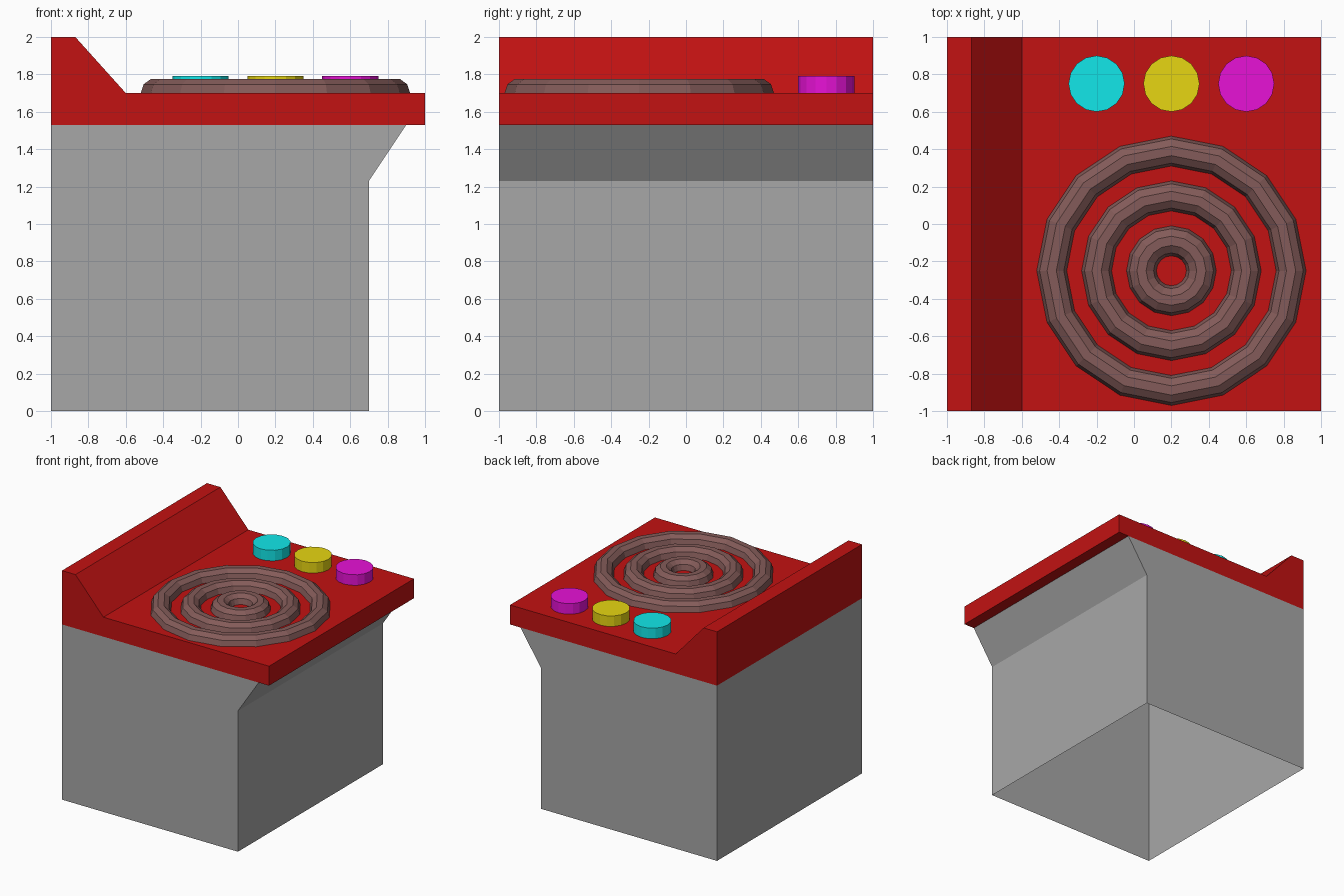
import bpy, bmesh
from math import cos, sin, tau

if "Cube" in bpy.data.objects:
    bpy.data.objects.remove(bpy.data.objects["Cube"])


def paint(obj, name, rgb):
    mat = bpy.data.materials.get(name) or bpy.data.materials.new(name)
    mat.diffuse_color = (*rgb, 1)
    mat.use_nodes = True
    mat.node_tree.nodes["Principled BSDF"].inputs["Base Color"].default_value = mat.diffuse_color
    obj.data.materials.append(mat)


def finish(name, bm):
    mesh = bpy.data.meshes.new(name)
    bm.to_mesh(mesh)
    bm.free()
    obj = bpy.data.objects.new(name, mesh)
    bpy.context.collection.objects.link(obj)
    return obj


def extrude_profile(name, points, open_edges=(), y0=-1.0, y1=1.0):
    """Extrude an (x, z) outline along y, leaving out the listed edges."""
    bm = bmesh.new()
    front = [bm.verts.new((x, y0, z)) for x, z in points]
    back = [bm.verts.new((x, y1, z)) for x, z in points]
    bm.faces.new(front)
    bm.faces.new(back[::-1])
    n = len(points)
    for i in range(n):
        if i not in open_edges:
            j = (i + 1) % n
            bm.faces.new((front[j], front[i], back[i], back[j]))
    return finish(name, bm)


def torus(name, center, major, minor, sides=16, tube_sides=10):
    bm = bmesh.new()
    grid = []
    for i in range(sides):
        a = tau * i / sides
        loop = []
        for j in range(tube_sides):
            b = tau * j / tube_sides
            r = major + minor * cos(b)
            loop.append(bm.verts.new((center[0] + r * cos(a),
                                      center[1] + r * sin(a),
                                      center[2] + minor * sin(b))))
        grid.append(loop)
    for i in range(sides):
        for j in range(tube_sides):
            k, m = (i + 1) % sides, (j + 1) % tube_sides
            bm.faces.new((grid[i][j], grid[k][j], grid[k][m], grid[i][m]))
    return finish(name, bm)


# Grey hollow cabinet with flared right edge, open below and under the worktop
cabinet = extrude_profile("cabinet", [(-1, 0), (0.7, 0), (0.7, 1.23), (0.9, 1.53), (-1, 1.53)],
                          open_edges=(0, 3))
paint(cabinet, "grey", (0.39, 0.39, 0.39))

# Red worktop with raised sloped panel; only its overhang has an underside
top = extrude_profile("worktop", [(-1, 1.53), (0.9, 1.53), (1, 1.53), (1, 1.70),
                                  (-0.6, 1.70), (-0.87, 2), (-1, 2)], open_edges=(0,))
paint(top, "red", (0.54, 0.006, 0.006))

# Concentric burner coils, half sunk in the worktop
for size, radius in (("outer", 0.64), ("middle", 0.40), ("inner", 0.16)):
    coil = torus(f"{size}_coil", (0.2, -0.25, 1.70), radius, 0.08)
    paint(coil, "brown", (0.23, 0.105, 0.1))

# Round coloured buttons
for x, color, rgb in ((-0.2, "cyan", (0.006, 0.8, 0.82)),
                      (0.2, "yellow", (0.8, 0.67, 0.006)),
                      (0.6, "magenta", (0.8, 0.006, 0.67))):
    bpy.ops.mesh.primitive_cylinder_add(vertices=16, radius=0.15, depth=0.11,
                                        location=(x, 0.75, 1.737))
    button = bpy.context.object
    button.name = f"{color}_button"
    paint(button, color, rgb)
